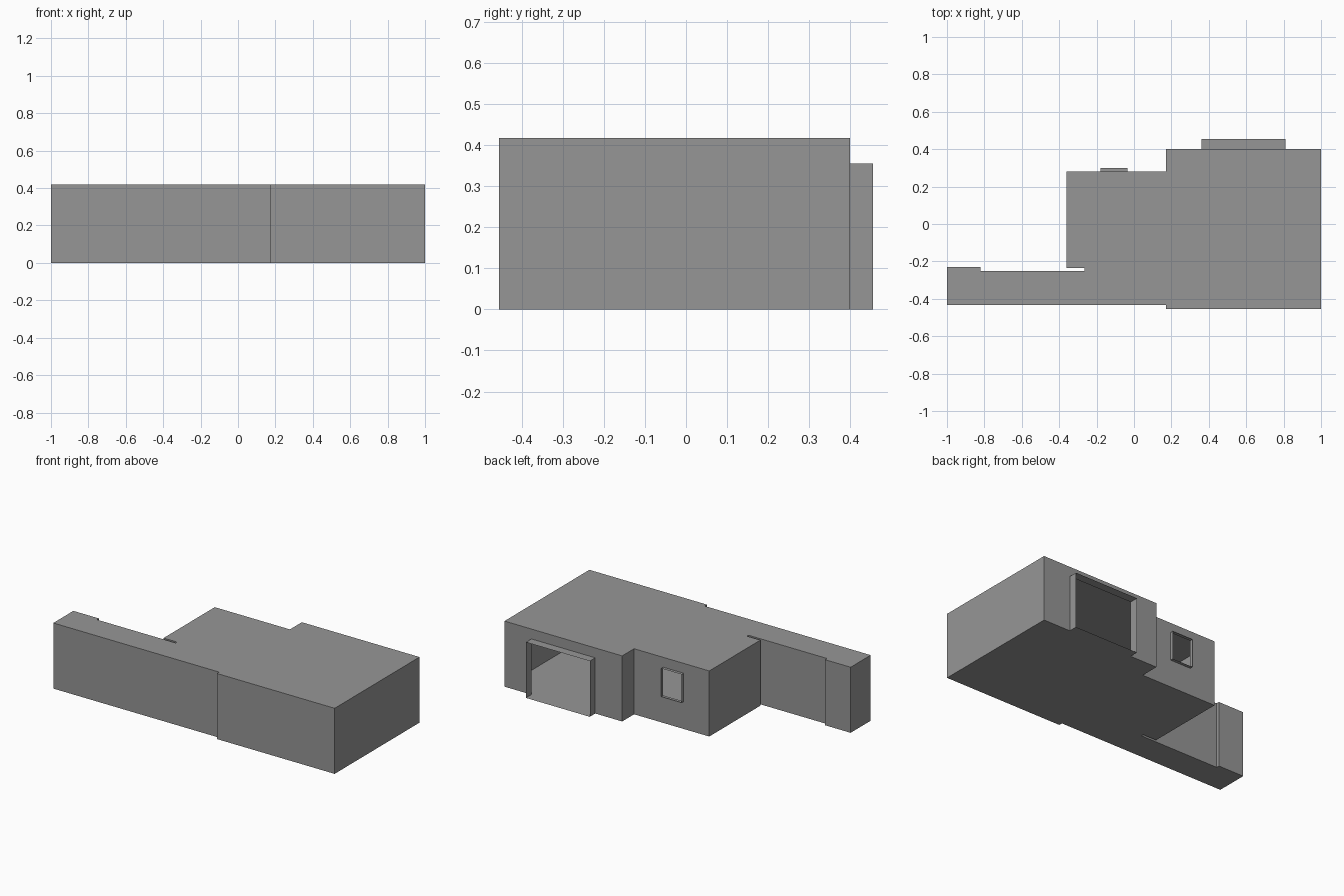
import bpy
import bmesh

cube = bpy.data.objects.get("Cube")
if cube:
    bpy.data.objects.remove(cube, do_unlink=True)

HEIGHT = 0.418

grey = bpy.data.materials.new("plain_grey")
grey.use_nodes = True
colour = (0.305, 0.305, 0.305, 1)
grey.diffuse_color = colour
grey.node_tree.nodes["Principled BSDF"].inputs["Base Color"].default_value = colour


def finish(name, bm, recalc=True):
    """Turn a bmesh into a named, flat-shaded object."""
    bmesh.ops.remove_doubles(bm, verts=bm.verts, dist=0.0005)
    if recalc:
        bmesh.ops.recalc_face_normals(bm, faces=bm.faces)
    mesh = bpy.data.meshes.new(name)
    bm.to_mesh(mesh)
    bm.free()
    mesh.materials.append(grey)
    obj = bpy.data.objects.new(name, mesh)
    bpy.context.scene.collection.objects.link(obj)
    return obj


def face(bm, points):
    return bm.faces.new([bm.verts.new(p) for p in points])


def pierced_wall(bm, x0, x1, y, opening):
    """Back wall panels laid out around a rectangular opening."""
    ox0, ox1, oz0, oz1 = opening
    xs = [x0, ox0, ox1, x1]
    zs = sorted({0, oz0, oz1, HEIGHT})
    for xa, xb in zip(xs, xs[1:]):
        for za, zb in zip(zs, zs[1:]):
            if (xa, za) != (ox0, oz0):
                face(bm, [(xb, y, za), (xa, y, za), (xa, y, zb), (xb, y, zb)])


def surround(name, opening, y0, y1):
    """Thin four-sided sleeve standing out from an opening."""
    x0, x1, z0, z1 = opening
    ring = [(x0, z0), (x1, z0), (x1, z1), (x0, z1)]
    bm = bmesh.new()
    for (xa, za), (xb, zb) in zip(ring, ring[1:] + ring[:1]):
        face(bm, [(xa, y0, za), (xb, y0, zb), (xb, y1, zb), (xa, y1, za)])
    finish(name, bm)


# Openings in the two back walls, as x range and z range
door = (0.36, 0.81, 0, 0.355)
window = (-0.18, -0.035, 0.175, 0.355)

# Plan of the building, counter-clockwise
plan = [(-1, -0.432), (0.17, -0.432), (0.17, -0.455), (1, -0.455),
        (1, 0.4), (0.17, 0.4), (0.17, 0.28), (-0.36, 0.28),
        (-0.36, -0.235), (-0.265, -0.235), (-0.265, -0.25),
        (-0.82, -0.25), (-0.82, -0.23), (-1, -0.23)]
pierced = {0.4: door, 0.28: window}

# Hollow shell: floor, roof and walls
shell = bmesh.new()
face(shell, [(x, y, 0) for x, y in reversed(plan)])
face(shell, [(x, y, HEIGHT) for x, y in plan])
for (xa, ya), (xb, yb) in zip(plan, plan[1:] + plan[:1]):
    if ya == yb and ya in pierced:
        pierced_wall(shell, xb, xa, ya, pierced[ya])
    else:
        face(shell, [(xa, ya, 0), (xb, yb, 0), (xb, yb, HEIGHT), (xa, ya, HEIGHT)])
finish("building_shell", shell, recalc=False)

# Projecting door and window surrounds
surround("door_surround", door, 0.4, 0.455)
surround("window_surround", window, 0.28, 0.3)
